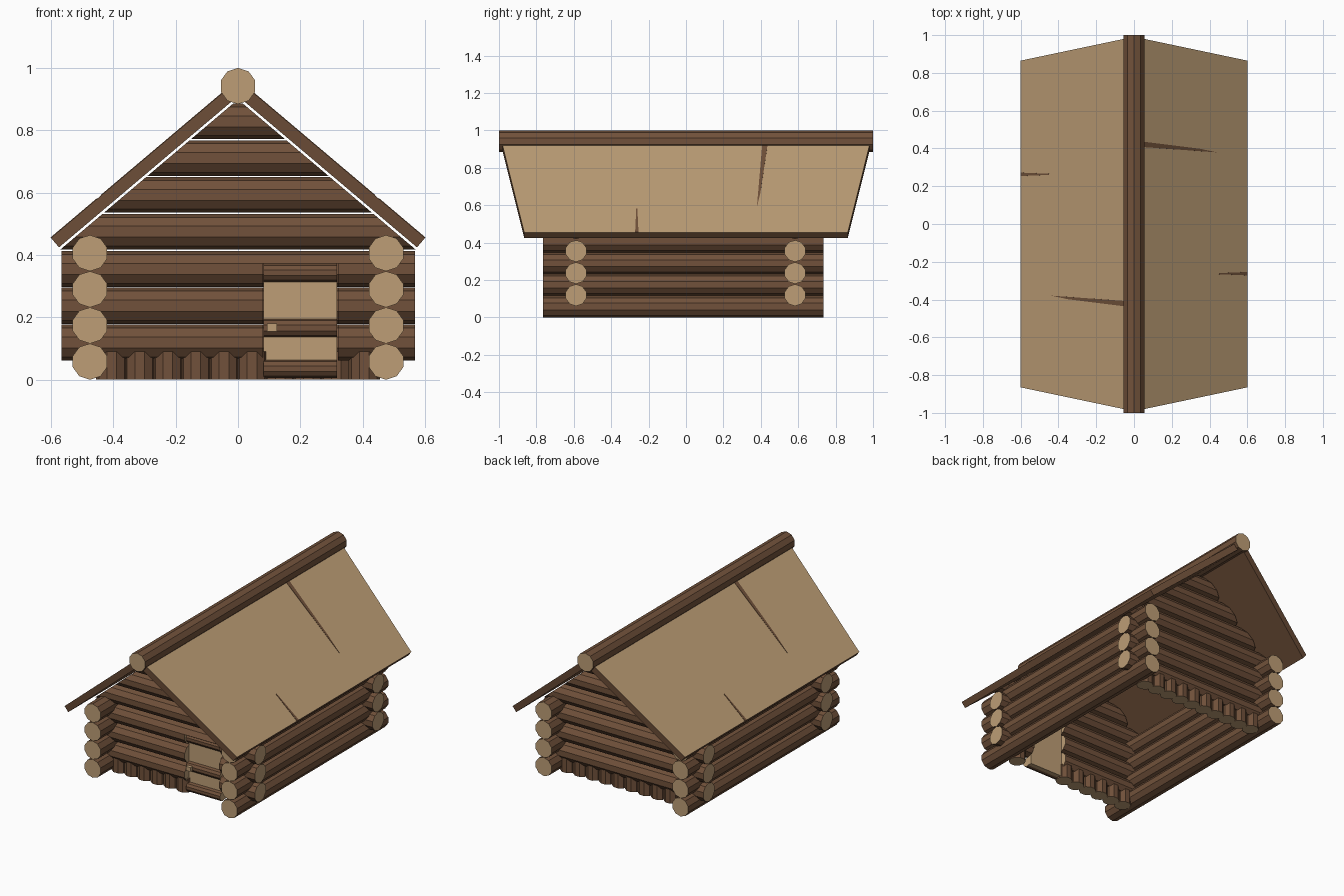
import bpy, bmesh, math
from mathutils import Vector, Matrix

if "Cube" in bpy.data.objects:
    bpy.data.objects.remove(bpy.data.objects["Cube"])


def material(name, rgb):
    m = bpy.data.materials.new(name)
    m.diffuse_color = (*rgb, 1)
    m.use_nodes = True
    m.node_tree.nodes["Principled BSDF"].inputs["Base Color"].default_value = m.diffuse_color
    return m


BARK = material("brown bark", (0.165, 0.083, 0.043))
WOOD = material("pale cut wood", (0.51, 0.34, 0.18))
R = 0.058


def finish(name, bm):
    bmesh.ops.recalc_face_normals(bm, faces=bm.faces)
    me = bpy.data.meshes.new(name)
    bm.to_mesh(me)
    bm.free()
    ob = bpy.data.objects.new(name, me)
    me.materials.append(BARK)
    me.materials.append(WOOD)
    bpy.context.collection.objects.link(ob)
    return ob


def log_mesh(a, b, r=R):
    """Ten-sided log from a to b with pale ends."""
    a, b = Vector(a), Vector(b)
    d = b - a
    bm = bmesh.new()
    bmesh.ops.create_cone(bm, cap_ends=True, segments=10, radius1=r, radius2=r, depth=d.length)
    rot = {0: Matrix.Rotation(math.pi / 2, 4, 'Y'),
           1: Matrix.Rotation(math.pi / 2, 4, 'X'),
           2: Matrix.Identity(4)}[max(range(3), key=lambda i: abs(d[i]))]
    # spin so that a corner points up on lying logs
    top = max((rot @ v.co).z for v in bm.verts)
    spin = Matrix.Rotation(math.pi / 10, 4, 'Z') if top < r * 0.99 else Matrix.Identity(4)
    bm.transform(Matrix.Translation((a + b) / 2) @ rot @ spin)
    for f in bm.faces:
        f.material_index = 1 if len(f.verts) > 4 else 0
    return bm


def log(name, a, b, r=R):
    return finish(name, log_mesh(a, b, r))


def box(name, lo, hi, mat):
    bm = bmesh.new()
    bmesh.ops.create_cube(bm, size=1)
    lo, hi = Vector(lo), Vector(hi)
    bm.transform(Matrix.Translation((lo + hi) / 2) @ Matrix.Diagonal((*(hi - lo), 1)))
    for f in bm.faces:
        f.material_index = mat
    return finish(name, bm)


# Side walls and ridge
for s in (-1, 1):
    for i in range(4):
        z = R + i * 0.116
        log("side_wall_log", (s * 0.475, -0.765, z), (s * 0.475, 0.735, z))
log("ridge_log", (0, -1, 0.942), (0, 1, 0.942))

# Front and back walls, with a door opening in the front
cutter = box("door_opening_cutter", (0.08, -0.8, -0.05), (0.32, -0.4, 0.372), 1)
cutter.hide_render = True
cutter.hide_viewport = True
SLOPE = 0.845
for y in (-0.588, 0.583):
    for i in range(3):
        z = 0.119 + i * 0.118
        ob = log("cross_wall_log", (-0.567, y, z), (0.567, y, z))
        if y < 0:
            mod = ob.modifiers.new("door_opening", 'BOOLEAN')
            mod.operation = 'DIFFERENCE'
            mod.solver = 'EXACT'
            mod.object = cutter
    # Gable logs, trimmed to the roof slope
    for i in range(4):
        z = 0.475 + i * 0.118
        bm = log_mesh((-0.8, y, z), (0.8, y, z), 0.057)
        for s in (-1, 1):
            cut = bmesh.ops.bisect_plane(
                bm, geom=bm.verts[:] + bm.edges[:] + bm.faces[:],
                plane_co=(s * 0.567, 0, 0.42), plane_no=(s * SLOPE, 0, 1), clear_outer=True)
            edges = [e for e in cut["geom_cut"] if isinstance(e, bmesh.types.BMEdge)]
            bmesh.ops.holes_fill(bm, edges=edges, sides=0)
        for f in bm.faces:
            f.material_index = 0
        finish("gable_log", bm)
    # Short foundation posts
    for i in range(10):
        x = -0.405 + i * 0.09
        if y < 0 and 0.08 < x < 0.32:
            continue
        log("foundation_post", (x, y, 0.001), (x, y, 0.09), 0.05)

# Door with three half-round bars and a handle
box("door_panel", (0.082, -0.605, 0.01), (0.318, -0.565, 0.368), 1)
for z in (0.035, 0.166, 0.343):
    log("door_bar", (0.082, -0.605, z), (0.318, -0.605, z), 0.029)
box("door_handle", (0.093, -0.65, 0.154), (0.125, -0.62, 0.18), 1)


# Roof: skewed slabs, pale on top
def on_roof(x, y, up=0.0):
    return Vector((x + 0.645 * up, y, 0.455 + (0.6 - x) * SLOPE + 0.764 * up))


def slab(name, outline, low, high, top_mat, turn):
    """Prism over an (x, y) outline lying on the roof slope."""
    bm = bmesh.new()
    top = [bm.verts.new(on_roof(x, y, high)) for x, y in outline]
    bot = [bm.verts.new(on_roof(x, y, low)) for x, y in outline]
    bm.faces.new(top).material_index = top_mat
    bm.faces.new(bot[::-1])
    n = len(outline)
    for i in range(n):
        bm.faces.new((top[i], bot[i], bot[(i + 1) % n], top[(i + 1) % n]))
    bm.transform(Matrix.Rotation(turn, 4, 'Z'))
    return finish(name, bm)


for turn in (0, math.pi):
    slab("roof_slab", [(0.6, -0.865), (0.6, 0.865), (0.03, 0.985), (0.03, -0.985)],
         -0.04, 0, 1, turn)
    # Dark splits in the roof boards
    slab("roof_split", [(0.04, 0.408), (0.44, 0.379), (0.35, 0.398), (0.04, 0.437)],
         -0.002, 0.002, 0, turn)
    slab("eave_split", [(0.6, -0.272), (0.6, -0.254), (0.45, -0.26), (0.45, -0.266)],
         -0.002, 0.002, 0, turn)
